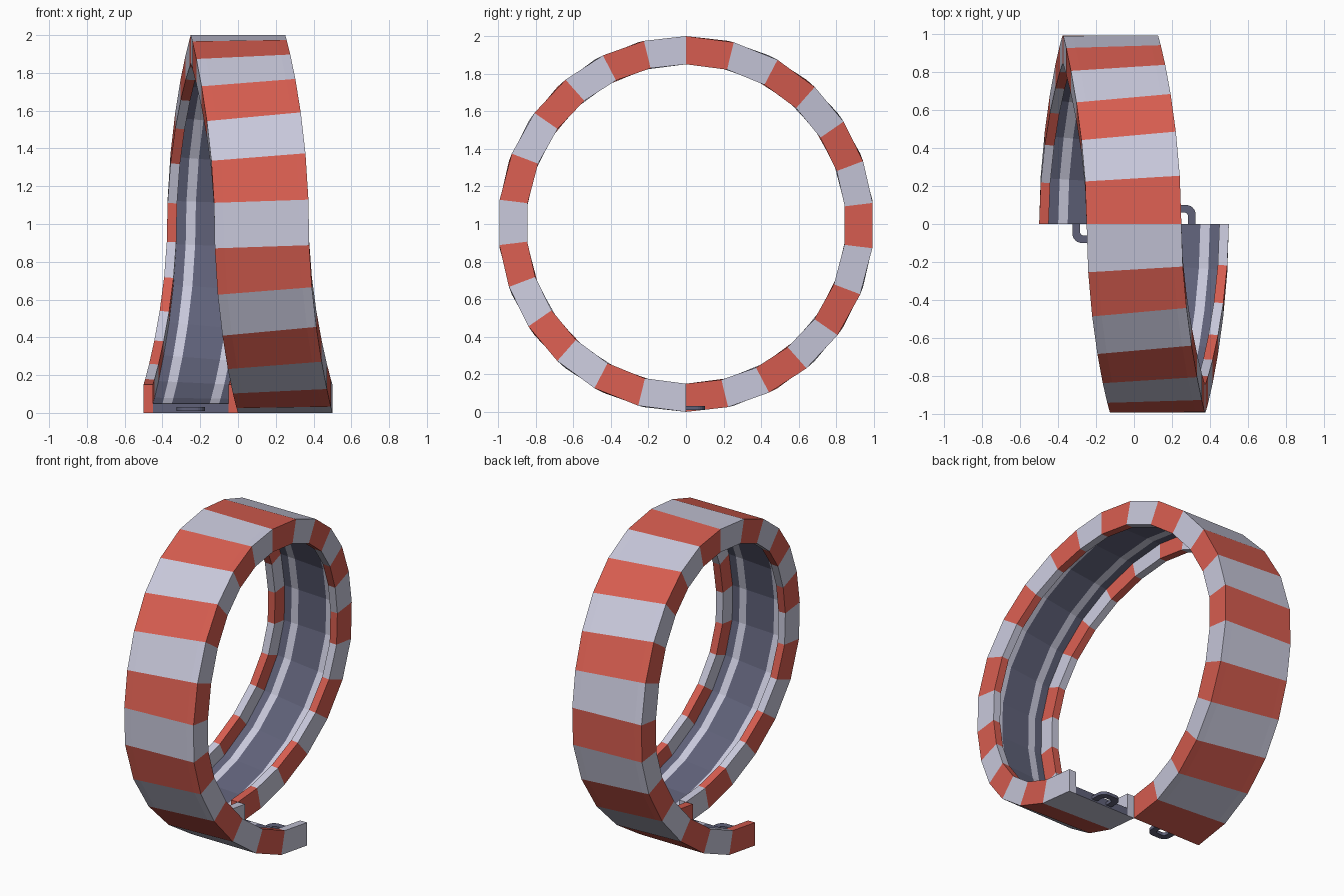
import bpy, bmesh
from math import pi, sin, cos, floor
from mathutils import Vector

if "Cube" in bpy.data.objects:
    bpy.data.objects.remove(bpy.data.objects["Cube"], do_unlink=True)


def material(name, rgb):
    m = bpy.data.materials.new(name)
    m.use_nodes = True
    m.diffuse_color = (*rgb, 1)
    m.node_tree.nodes["Principled BSDF"].inputs["Base Color"].default_value = (*rgb, 1)
    return m


red = material("stripe red", (0.68, 0.11, 0.08))
white = material("stripe white", (0.58, 0.58, 0.71))
road = material("road grey", (0.115, 0.12, 0.19))


def finish(bm, name, mats):
    bmesh.ops.recalc_face_normals(bm, faces=bm.faces)
    mesh = bpy.data.meshes.new(name)
    bm.to_mesh(mesh)
    bm.free()
    for m in mats:
        mesh.materials.append(m)
    obj = bpy.data.objects.new(name, mesh)
    bpy.context.collection.objects.link(obj)
    return obj


def loop_point(a, u, h):
    """Point on the sideways-shifting loop: a = angle from the top, u = across, h = inward."""
    q = a / (pi / 2)
    k = floor(q)
    t = q - k
    x = 0.125 * (k + 3 * t**2 - 2 * t**3)
    slope = 0.125 * 6 * t * (1 - t) / (pi / 2)
    centre = Vector((x, -sin(a), 1 + cos(a)))
    inward = Vector((0, sin(a), -cos(a)))
    across = Vector((1, slope * cos(a), slope * sin(a))).normalized()
    return centre + across * u + inward * h


# Track: U-shaped section swept round the loop
SEGMENTS = 26
half = [(0.10, 0.05), (0.15, 0.05), (0.20, 0.05), (0.20, 0.15), (0.25, 0.15), (0.25, 0), (0.20, 0)]
section = half + [(-u, h) for u, h in reversed(half)]
count = len(section)
bm = bmesh.new()
rings = []
for i in range(SEGMENTS + 1):
    a = -pi + 2 * pi * i / SEGMENTS
    rings.append([bm.verts.new(loop_point(a, u, h)) for u, h in section])

for i in range(SEGMENTS):
    for j in range(count):
        n = (j + 1) % count
        face = bm.faces.new((rings[i][j], rings[i][n], rings[i + 1][n], rings[i + 1][j]))
        (u0, h0), (u1, h1) = section[j], section[n]
        if h0 == h1 == 0.05:      # road surface with two painted lines
            face.material_index = 1 if 0.10 < abs(u0 + u1) / 2 < 0.15 else 2
        else:                     # alternating stripes on walls and underside
            face.material_index = i % 2

# End faces: two striped walls and the road slab between them
for ring, stripe in ((rings[0], 0), (rings[-1], (SEGMENTS - 1) % 2)):
    right_wall = ring[2:7]
    left_wall = ring[7:12]
    slab = ring[0:3] + ring[6:8] + ring[11:14]
    for verts, index in ((right_wall, stripe), (left_wall, stripe), (slab, 2)):
        bm.faces.new(verts).material_index = index
finish(bm, "loop_track", [red, white, road])


# Connector hooks: flat U-shaped bars at both ends
def hook(name, x, direction):
    def outline(width, reach, radius):
        pts = [(width, -0.02)]
        for s in range(7):
            a = s * pi / 12
            pts.append((width - radius + radius * cos(a), reach - radius + radius * sin(a)))
        return pts + [(-px, py) for px, py in reversed(pts)]

    bm = bmesh.new()
    outer, inner = outline(0.075, 0.10, 0.05), outline(0.035, 0.06, 0.02)

    def place(pts):
        return [bm.verts.new((x + px, direction * py, 0.01)) for px, py in pts]

    o, n = place(outer), place(inner)
    faces = [bm.faces.new((o[i], o[i + 1], n[i + 1], n[i])) for i in range(len(o) - 1)]
    new = bmesh.ops.extrude_face_region(bm, geom=faces)["geom"]
    bmesh.ops.translate(bm, vec=(0, 0, 0.02), verts=[v for v in new if isinstance(v, bmesh.types.BMVert)])
    finish(bm, name, [road])


hook("right_connector_hook", -0.25, -1)
hook("left_connector_hook", 0.25, 1)
